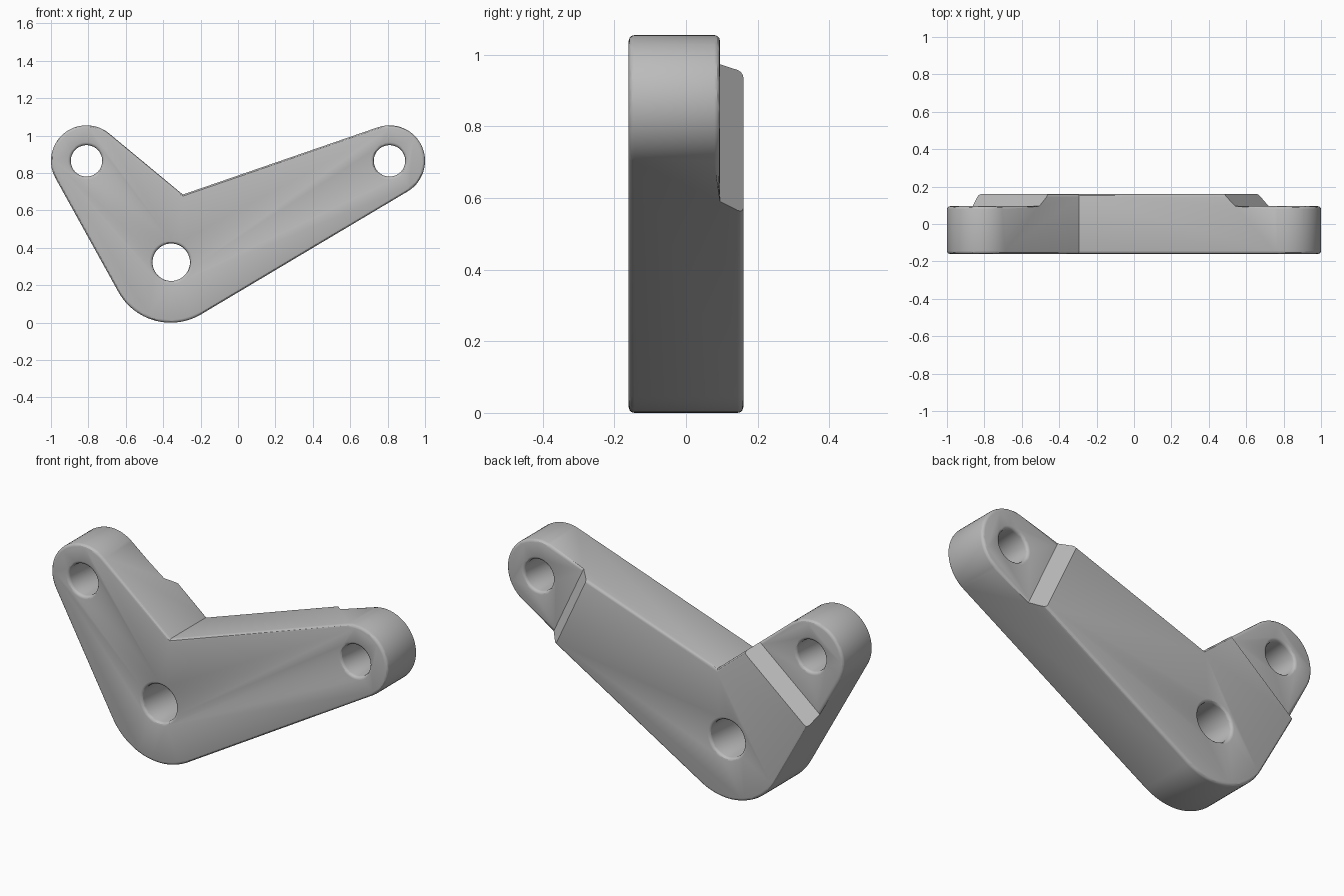
import bpy, bmesh
from math import cos, sin, acos, atan2, radians, tau
from mathutils import Vector

cube = bpy.data.objects.get("Cube")
if cube:
    bpy.data.objects.remove(cube)

FRONT, BACK, LUG_BACK = -0.16, 0.16, 0.095
ROUND = 0.016

# Boss centres in the x-z plane, with outer and bore radii
left, right, pivot = Vector((-0.81, 0.865)), Vector((0.81, 0.865)), Vector((-0.36, 0.32))
LUG_R, PIVOT_R = 0.19, 0.32
bores = [(left, 0.084), (right, 0.084), (pivot + Vector((0.003, 0.003)), 0.1)]
notch = Vector((-0.295, 0.685))


def angle(v):
    return atan2(v.y, v.x)


def tangent(c1, r1, c2, r2):
    """Normal angle of the outer tangent running clockwise of c1 to c2."""
    d = c2 - c1
    return angle(d) - acos((r1 - r2) / d.length)


def arc(c, r, start, end, steps):
    end = start + (end - start) % tau
    return [c + r * Vector((cos(t), sin(t)))
            for t in (start + (end - start) * i / steps for i in range(steps + 1))]


def prism(name, points, extrude):
    """Closed solid from a planar loop of 3D points swept by a vector."""
    bm = bmesh.new()
    face = bm.faces.new([bm.verts.new(p) for p in points])
    swept = bmesh.ops.extrude_face_region(bm, geom=[face], use_keep_orig=True)
    verts = [v for v in swept["geom"] if isinstance(v, bmesh.types.BMVert)]
    bmesh.ops.translate(bm, verts=verts, vec=extrude)
    bmesh.ops.recalc_face_normals(bm, faces=bm.faces)
    mesh = bpy.data.meshes.new(name)
    bm.to_mesh(mesh)
    bm.free()
    ob = bpy.data.objects.new(name, mesh)
    bpy.context.collection.objects.link(ob)
    return ob


def plate(name, outline, y0, y1):
    return prism(name, [(p.x, y0, p.y) for p in outline], (0, y1 - y0, 0))


# Lever plate outline: three arcs joined by tangents and a sharp notch
n_left = tangent(left, LUG_R, pivot, PIVOT_R)
n_right = tangent(pivot, PIVOT_R, right, LUG_R)
to_l, to_r = notch - left, notch - right
outline = arc(left, LUG_R, angle(to_l) + acos(LUG_R / to_l.length), n_left, 28)
outline += arc(pivot, PIVOT_R, n_left, n_right, 24)
outline += arc(right, LUG_R, n_right, angle(to_r) - acos(LUG_R / to_r.length), 28)
outline.append(notch)
lever = plate("bell_crank_lever", outline, FRONT, BACK)

# Cutters: three bores and the sloped rear step behind each end lug
cutters = [plate("bore_cutter", arc(c, r, 0, tau - tau / 48, 47), -0.3, 0.3) for c, r in bores]
for lug in (left, right):
    axis = (pivot - lug).normalized()
    along, across = Vector((axis.x, 0, axis.y)), Vector((-axis.y, 0, axis.x))
    base = Vector((lug.x, 0, lug.y)) - across * 0.35
    profile = [(0.197, LUG_BACK), (0.302, 0.2), (-0.4, 0.2), (-0.4, LUG_BACK)]
    cutters.append(prism("step_cutter", [base + along * s + Vector((0, y, 0)) for s, y in profile],
                         across * 0.7))

for cutter in cutters:
    mod = lever.modifiers.new("cut", "BOOLEAN")
    mod.operation, mod.solver, mod.object = "DIFFERENCE", "EXACT", cutter
bpy.context.view_layer.update()
cut_mesh = bpy.data.meshes.new_from_object(
    lever.evaluated_get(bpy.context.evaluated_depsgraph_get()))
lever.modifiers.clear()
lever.data = cut_mesh
for cutter in cutters:
    bpy.data.objects.remove(cutter)

# Round the rims where a flat front or back face meets a side wall or bore
bm = bmesh.new()
bm.from_mesh(cut_mesh)
bmesh.ops.remove_doubles(bm, verts=bm.verts, dist=0.0001)
bm.normal_update()
rims = []
for e in bm.edges:
    if len(e.link_faces) == 2:
        lo, hi = sorted(abs(f.normal.y) for f in e.link_faces)
        if lo < 0.1 and hi > 0.95:
            rims.append(e)
bmesh.ops.bevel(bm, geom=rims, offset=ROUND, offset_type="OFFSET", segments=3,
                profile=0.5, affect="EDGES", clamp_overlap=False)
bm.to_mesh(cut_mesh)
bm.free()

# Plain grey metal
grey = bpy.data.materials.new("grey_metal")
grey.use_nodes = True
colour = (0.5, 0.5, 0.5, 1)
grey.diffuse_color = colour
grey.node_tree.nodes["Principled BSDF"].inputs["Base Color"].default_value = colour
cut_mesh.materials.clear()
cut_mesh.materials.append(grey)

bpy.ops.object.select_all(action="DESELECT")
lever.select_set(True)
bpy.context.view_layer.objects.active = lever
bpy.ops.object.shade_smooth_by_angle(angle=radians(30))
